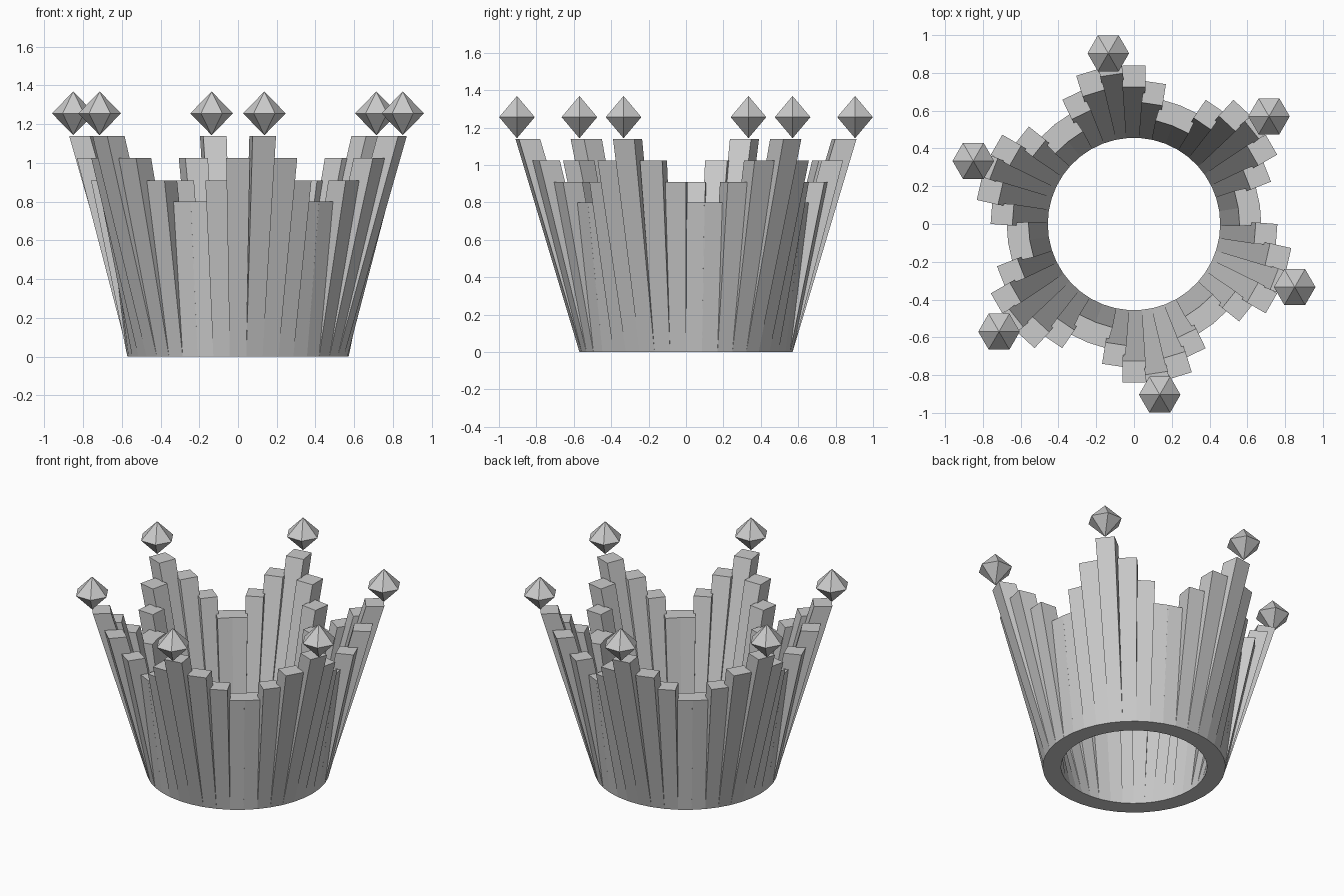
import bpy, bmesh, math
from mathutils import Vector

if "Cube" in bpy.data.objects:
    bpy.data.objects.remove(bpy.data.objects["Cube"])

COUNT = 42
STEP = 2 * math.pi / COUNT
R_IN, R_OUT, W_BASE = 0.455, 0.57, 0.0855
# steps away from a peak -> (height, outer top radius, top width)
LEVELS = [(1.14, 0.913, 0.122), (1.025, 0.84, 0.122),
          (0.91, 0.757, 0.113), (0.80, 0.672, 0.106)]
THICK = R_OUT - R_IN


def make_object(name, bm):
    bmesh.ops.recalc_face_normals(bm, faces=bm.faces[:])
    mesh = bpy.data.meshes.new(name)
    bm.to_mesh(mesh)
    bm.free()
    obj = bpy.data.objects.new(name, mesh)
    bpy.context.collection.objects.link(obj)
    return obj


def leaning_bar(name, angle, height, r_top, w_top):
    """Box whose top is shifted outward and slightly widened."""
    bm = bmesh.new()
    bmesh.ops.create_cube(bm, size=1)
    radial = Vector((math.cos(angle), math.sin(angle), 0))
    side = Vector((-math.sin(angle), math.cos(angle), 0))
    for v in bm.verts:
        top = v.co.z > 0
        outer = r_top if top else R_OUT
        r = outer if v.co.x > 0 else outer - THICK
        w = w_top if top else W_BASE
        v.co = radial * r + side * (v.co.y * w)
        v.co.z = height if top else 0
    return make_object(name, bm)


def gem(name, angle):
    """Six-sided double pyramid standing on a peak."""
    bm = bmesh.new()
    ring = [bm.verts.new((0.11 * math.cos(i * math.pi / 3),
                          0.11 * math.sin(i * math.pi / 3), 0)) for i in range(6)]
    for z in (-0.113, 0.113):
        tip = bm.verts.new((0, 0, z))
        for i in range(6):
            bm.faces.new((ring[i], ring[(i + 1) % 6], tip))
    obj = make_object(name, bm)
    obj.location = (0.914 * math.cos(angle), 0.914 * math.sin(angle), 1.256)
    return obj


# Ring of leaning bars, rising to a gem-topped peak every seventh bar
for i in range(COUNT):
    angle = math.pi / 2 + (i + 1) * STEP
    k = i % 7
    height, r_top, w_top = LEVELS[min(k, 7 - k)]
    leaning_bar(f"crown_bar_{i + 1}", angle, height, r_top, w_top)
    if k == 0:
        gem(f"gem_{i // 7 + 1}", angle)
